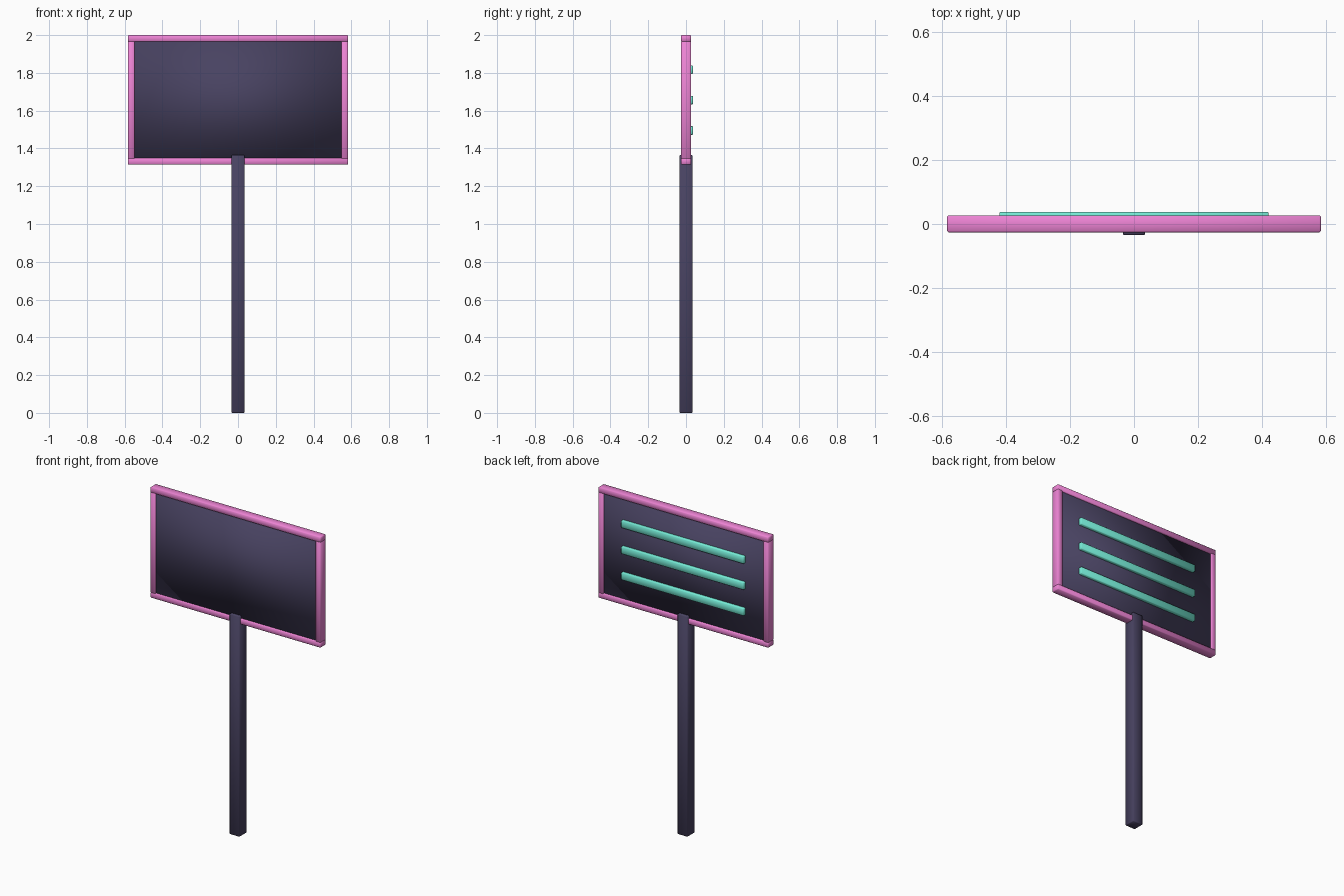
import bpy

if "Cube" in bpy.data.objects:
    bpy.data.objects.remove(bpy.data.objects["Cube"])


def material(name, rgb):
    m = bpy.data.materials.new(name)
    m.diffuse_color = (*rgb, 1)
    m.use_nodes = True
    m.node_tree.nodes["Principled BSDF"].inputs["Base Color"].default_value = m.diffuse_color
    return m


DARK = material("dark_violet", (0.065, 0.055, 0.12))
PINK = material("pink", (0.85, 0.23, 0.66))
TEAL = material("teal", (0.18, 0.84, 0.68))


def box(name, lo, hi, mat, bevel=0.0):
    """Softly shaded box between two corners."""
    bpy.ops.mesh.primitive_cube_add(
        size=1, location=[(a + b) / 2 for a, b in zip(lo, hi)])
    ob = bpy.context.object
    ob.name = name
    ob.scale = [b - a for a, b in zip(lo, hi)]
    bpy.ops.object.transform_apply(location=False, rotation=False, scale=True)
    ob.data.materials.append(mat)
    if bevel:
        mod = ob.modifiers.new("soft_edges", "BEVEL")
        mod.width = bevel
        mod.segments = 1
    bpy.ops.object.shade_smooth()
    return ob


W, T = 0.583, 0.035          # frame half width, bar thickness
Z0, Z1 = 1.314, 2.0          # frame bottom and top
Y0, Y1 = -0.026, 0.027       # frame depth

# Post
box("post", (-0.035, -0.035, 0), (0.035, 0.035, 1.365), DARK, 0.004)

# Sign panel, recessed in the frame
box("panel", (-W + 0.02, -0.018, Z0 + 0.02), (W - 0.02, 0.018, Z1 - 0.02), DARK)

# Frame rails and stiles
for name, z in (("bottom_rail", Z0), ("top_rail", Z1 - T)):
    box(name, (-W, Y0, z), (W, Y1, z + T), PINK, 0.004)
for name, x in (("left_stile", -W), ("right_stile", W - T)):
    box(name, (x, Y0, Z0 + T - 0.005), (x + T, Y1, Z1 - T + 0.005), PINK, 0.004)

# Raised strips on the back
for i, z in enumerate((1.495, 1.656, 1.817)):
    box(f"strip_{i + 1}", (-0.42, 0.012, z - 0.0225), (0.42, 0.037, z + 0.0225), TEAL, 0.003)
